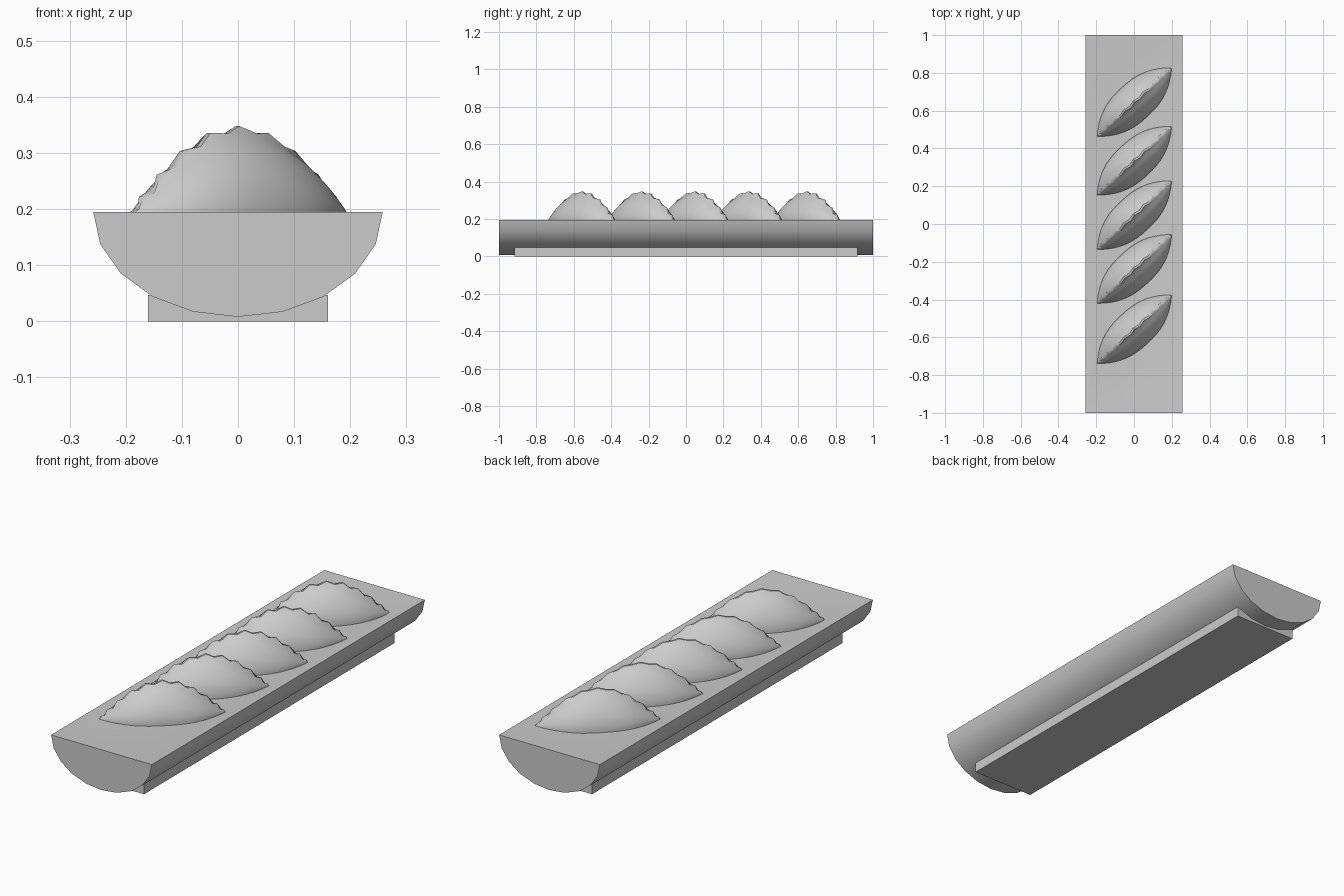
import bpy, bmesh, math

if "Cube" in bpy.data.objects:
    bpy.data.objects.remove(bpy.data.objects["Cube"])

TOP, RX, RZ = 0.195, 0.258, 0.187
FLOOR = 0.185          # bottom of the shallow recess


def make_object(name, bm, mesh_angle=35):
    bmesh.ops.remove_doubles(bm, verts=bm.verts, dist=0.0003)
    bmesh.ops.recalc_face_normals(bm, faces=bm.faces)
    mesh = bpy.data.meshes.new(name)
    bm.to_mesh(mesh)
    bm.free()
    obj = bpy.data.objects.new(name, mesh)
    bpy.context.collection.objects.link(obj)
    bpy.ops.object.select_all(action='DESELECT')
    obj.select_set(True)
    bpy.context.view_layer.objects.active = obj
    bpy.ops.object.shade_smooth_by_angle(angle=math.radians(mesh_angle))
    return obj


# Half-round tray with a shallow sloped recess in the top
bm = bmesh.new()
ends = []
for y in (-1, 1):
    ends.append([bm.verts.new((-RX * math.cos(math.pi * i / 10), y,
                               TOP - RZ * math.sin(math.pi * i / 10)))
                 for i in range(11)])
front, back = ends
for i in range(10):
    bm.faces.new((front[i], front[i + 1], back[i + 1], back[i]))
bm.faces.new(front)
bm.faces.new(back)
outer = [front[0], front[10], back[10], back[0]]
inner = [bm.verts.new((x, y, FLOOR)) for x, y in
         ((-0.2, -0.775), (0.2, -0.775), (0.2, 0.775), (-0.2, 0.775))]
for i in range(4):
    j = (i + 1) % 4
    bm.faces.new((outer[i], outer[j], inner[j], inner[i]))
bm.faces.new(inner)
make_object("tray", bm, 30)

# Flat foot under the tray
bm = bmesh.new()
bmesh.ops.create_cube(bm, size=1)
for v in bm.verts:
    v.co.x *= 0.32
    v.co.y *= 1.834
    v.co.z = (v.co.z + 0.5) * 0.047
make_object("tray_foot", bm)

# Dumpling: leaf-shaped body with a zigzag crimped lip along the ridge
HALF_LEN, HALF_W, HEIGHT, STEPS = 0.268, 0.102, 0.158, 24
SECTION = [(1, 0), (1.0, 0.1), (0.95, 0.27), (0.84, 0.45), (0.68, 0.63),
           (0.48, 0.79), (0.26, 0.92), (0.1, 0.99)]   # width, height fractions
bm = bmesh.new()
rings = []
for k in range(STEPS + 1):
    t = -math.pi / 2 + math.pi * k / STEPS
    s, c = math.sin(t), math.cos(t)
    crest = 1 if k % 2 == 0 else -1
    taper = min(1, c * 2)
    w = HALF_W * (1 - abs(s) ** 2.5)
    h = HEIGHT * max(0, c) ** 2.3
    body = h * 0.94
    sway = 0.004 * crest * taper
    lip = 0.005 * taper
    reach = 1 + 0.012 * crest * taper
    half = [(w * u + lip * (1 - u), 0, body * v) for u, v in SECTION]
    half.append((lip, sway, h + 0.005 * crest * taper))
    ring = []
    for side, pts in ((1, half), (-1, half[::-1])):
        for a, off, z in pts:
            x = HALF_LEN * s * (reach if off else 1)
            ring.append(bm.verts.new((x, side * a + off, z)))
    rings.append(ring)
n = len(rings[0])
for a, b in zip(rings, rings[1:]):
    for i in range(n):
        j = (i + 1) % n
        bm.faces.new((a[i], a[j], b[j], b[i]))
bmesh.ops.dissolve_degenerate(bm, edges=bm.edges, dist=0.0002)
first = make_object("dumpling_1", bm, 40)

# Row of five dumplings lying diagonally
for i, y in enumerate((0.645, 0.335, 0.047, -0.238, -0.557)):
    obj = first if i == 0 else first.copy()
    if i:
        obj.name = f"dumpling_{i + 1}"
        bpy.context.collection.objects.link(obj)
    obj.location = (0.002, y, FLOOR)
    obj.rotation_euler.z = math.radians(42.7)
